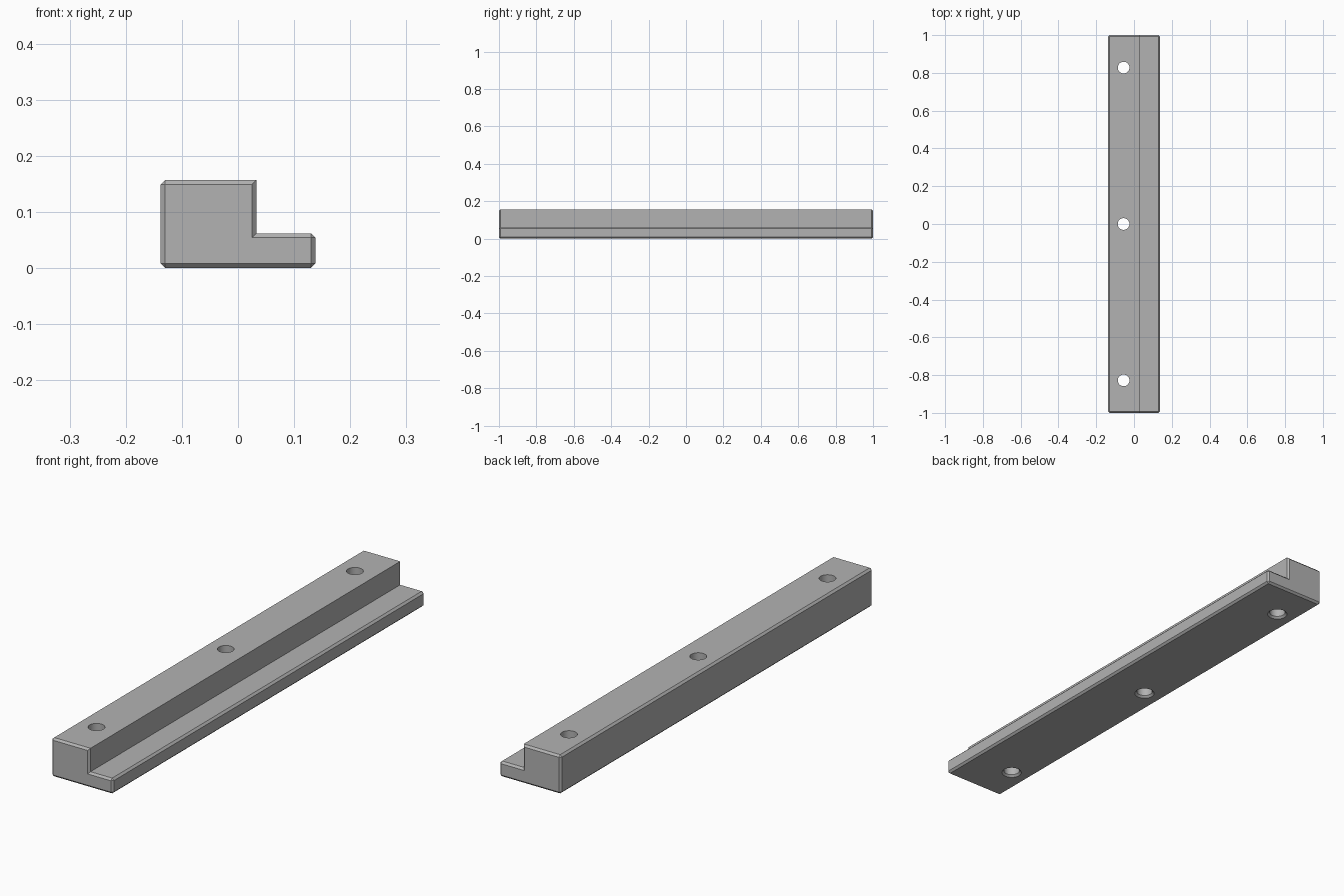
import bpy, bmesh, math
from mathutils import Vector

cube = bpy.data.objects.get("Cube")
if cube:
    bpy.data.objects.remove(cube, do_unlink=True)

CHAMFER = 0.008
HALF_WIDTH, HEIGHT = 0.138, 0.157
STEP_X, STEP_Z = 0.033, 0.062
HOLE_X, HOLE_SPACING, HOLE_RADIUS = -0.055, 0.828, 0.031

grey = bpy.data.materials.new("plain grey")
grey.use_nodes = True
colour = (0.45, 0.45, 0.45, 1)
grey.diffuse_color = colour
grey.node_tree.nodes["Principled BSDF"].inputs["Base Color"].default_value = colour


def make_object(name, bm):
    bmesh.ops.recalc_face_normals(bm, faces=bm.faces)
    mesh = bpy.data.meshes.new(name)
    bm.to_mesh(mesh)
    bm.free()
    mesh.materials.append(grey)
    obj = bpy.data.objects.new(name, mesh)
    bpy.context.collection.objects.link(obj)
    return obj


# Stepped rail: L-shaped profile extruded along y
bm = bmesh.new()
profile = [(-HALF_WIDTH, 0), (HALF_WIDTH, 0), (HALF_WIDTH, STEP_Z),
           (STEP_X, STEP_Z), (STEP_X, HEIGHT), (-HALF_WIDTH, HEIGHT)]
end = bm.faces.new([bm.verts.new((x, -1, z)) for x, z in profile])
sides = bmesh.ops.extrude_face_region(bm, geom=[end])["geom"]
bmesh.ops.translate(bm, vec=(0, 2, 0),
                    verts=[v for v in sides if isinstance(v, bmesh.types.BMVert)])
bmesh.ops.recalc_face_normals(bm, faces=bm.faces)

# Chamfer everything except the two long edges on the step wall
edges = [e for e in bm.edges
         if not all(abs(v.co.x - STEP_X) < 1e-4 for v in e.verts)
         or abs(e.verts[0].co.y - e.verts[1].co.y) < 1e-4]
bmesh.ops.bevel(bm, geom=edges, offset=CHAMFER, offset_type='OFFSET',
                segments=1, affect='EDGES', clamp_overlap=True)
rail = make_object("stepped_rail", bm)

# Bolt holes: straight bores with a chamfer at the underside
bore = [(0, -0.01), (HOLE_RADIUS + CHAMFER + 0.01, -0.01),
        (HOLE_RADIUS, CHAMFER), (HOLE_RADIUS, 0.2), (0, 0.2)]
for y in (-HOLE_SPACING, 0, HOLE_SPACING):
    bm = bmesh.new()
    verts = [bm.verts.new((HOLE_X + r, y, z)) for r, z in bore]
    line = [bm.edges.new(pair) for pair in zip(verts, verts[1:])]
    bmesh.ops.spin(bm, geom=verts + line, cent=Vector((HOLE_X, y, 0)),
                   axis=(0, 0, 1), angle=math.tau, steps=32)
    bmesh.ops.remove_doubles(bm, verts=bm.verts, dist=1e-4)
    cutter = make_object("hole_cutter", bm)
    cutter.hide_render = True
    cut = rail.modifiers.new("bolt hole", 'BOOLEAN')
    cut.operation, cut.solver, cut.object = 'DIFFERENCE', 'EXACT', cutter
    bpy.context.view_layer.objects.active = rail
    bpy.ops.object.modifier_apply(modifier=cut.name)
    bpy.data.objects.remove(cutter, do_unlink=True)

# Smooth bores, crisp chamfers
bpy.ops.object.select_all(action='DESELECT')
rail.select_set(True)
bpy.context.view_layer.objects.active = rail
bpy.ops.object.shade_smooth_by_angle(angle=math.radians(25))
